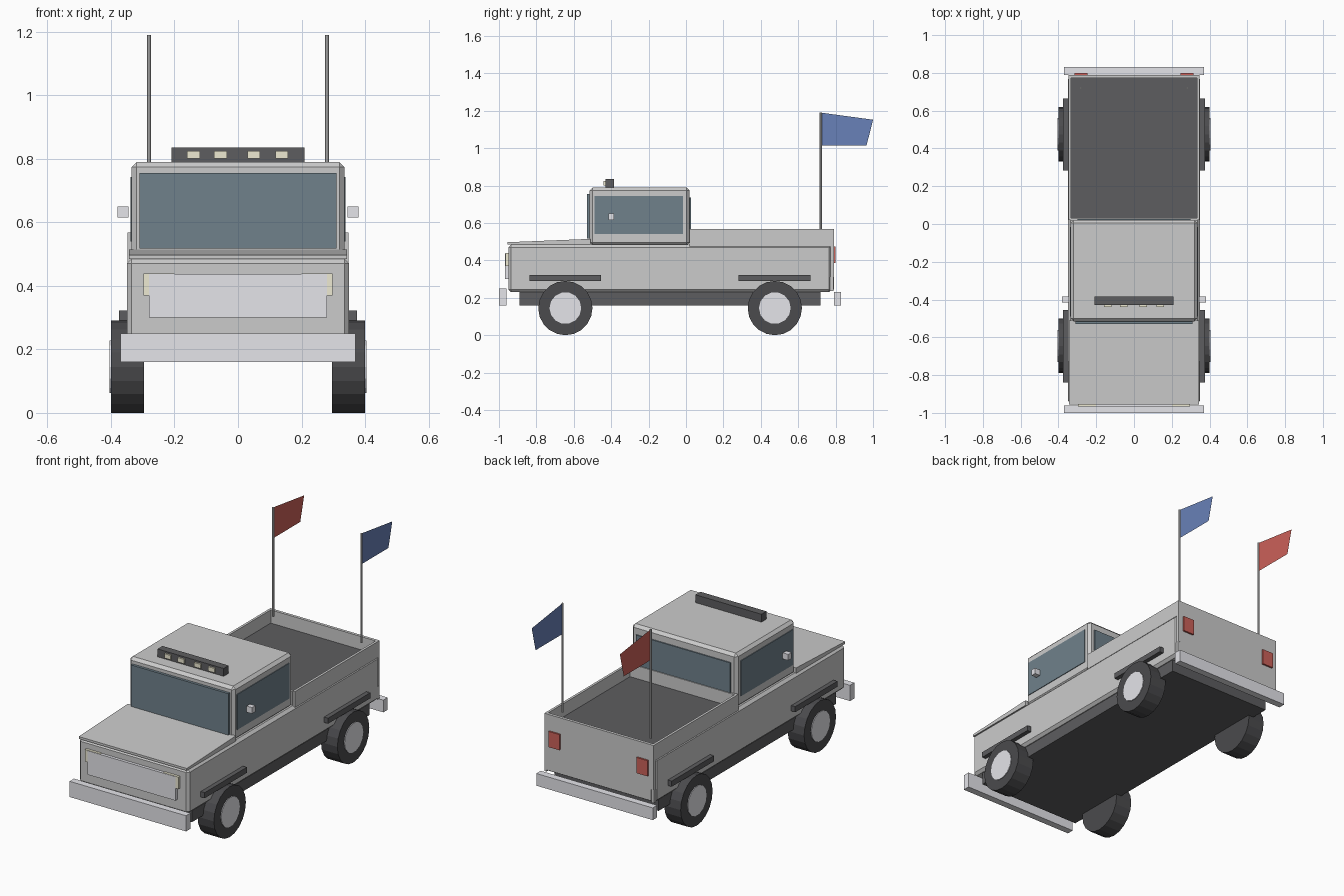
import bpy, bmesh, math

if "Cube" in bpy.data.objects:
    bpy.data.objects.remove(bpy.data.objects["Cube"])


def material(name, rgb):
    m = bpy.data.materials.new(name)
    m.diffuse_color = (*rgb, 1)
    m.use_nodes = True
    m.node_tree.nodes["Principled BSDF"].inputs["Base Color"].default_value = m.diffuse_color
    return m


DARK = material("dark_trim", (0.11, 0.11, 0.115))
RUBBER = material("rubber", (0.07, 0.07, 0.075))
GLASS = material("glass", (0.16, 0.22, 0.26))
CHROME = material("bright_metal", (0.78, 0.78, 0.82))
CREAM = material("lamp", (0.85, 0.82, 0.65))
RED = material("red", (0.6, 0.12, 0.1))
BLUE = material("blue", (0.14, 0.22, 0.48))


def finish(name, bm, mat=None, bevel=0):
    bmesh.ops.recalc_face_normals(bm, faces=bm.faces)
    me = bpy.data.meshes.new(name)
    bm.to_mesh(me)
    bm.free()
    ob = bpy.data.objects.new(name, me)
    bpy.context.collection.objects.link(ob)
    if mat:
        me.materials.append(mat)
    if bevel:
        b = ob.modifiers.new("bevel", 'BEVEL')
        b.width = bevel
        b.segments = 1
    return ob


def box(name, x, y, z, mat=None, bevel=0):
    bm = bmesh.new()
    bmesh.ops.create_cube(bm, size=1)
    for v in bm.verts:
        v.co = [(lo + hi) / 2 + c * (hi - lo) for c, (lo, hi) in zip(v.co, (x, y, z))]
    return finish(name, bm, mat, bevel)


def pair(name, x, y, z, mat=None, bevel=0):
    for side, s in (("right", 1), ("left", -1)):
        xs = tuple(sorted((s * x[0], s * x[1])))
        box(f"{side}_{name}", xs, y, z, mat, bevel)


def profile(name, pts, x0, x1, mat=None):
    # side outline in (y, z), extruded across x; flat sheet when x0 == x1
    bm = bmesh.new()
    f = bm.faces.new([bm.verts.new((x0, y, z)) for y, z in pts])
    if x1 != x0:
        r = bmesh.ops.extrude_face_region(bm, geom=[f])
        for v in r["geom"]:
            if isinstance(v, bmesh.types.BMVert):
                v.co.x = x1
    return finish(name, bm, mat)


def cylinder(name, loc, radius, depth, sides, axis, mat=None):
    bm = bmesh.new()
    bmesh.ops.create_cone(bm, cap_ends=True, segments=sides, radius1=radius,
                          radius2=radius, depth=depth)
    ob = finish(name, bm, mat)
    ob.location = loc
    if axis == 'x':
        ob.rotation_euler = (0, math.pi / 2, 0)
    return ob


# Chassis, lower body and bumpers
box("chassis", (-0.33, 0.33), (-0.89, 0.72), (0.16, 0.24), DARK)
box("lower_body", (-0.35, 0.35), (-0.95, 0.78), (0.23, 0.485), None, 0.015)
box("front_bumper", (-0.37, 0.37), (-1.0, -0.96), (0.16, 0.25), CHROME)
box("rear_bumper", (-0.37, 0.37), (0.79, 0.83), (0.16, 0.23), CHROME)

# Hood
profile("hood", [(-0.955, 0.484), (-0.955, 0.497), (-0.51, 0.515), (-0.51, 0.484)],
        -0.343, 0.343)

# Cab and windows
box("cab", (-0.335, 0.335), (-0.515, 0.02), (0.48, 0.79), None, 0.016)
box("windshield", (-0.31, 0.31), (-0.53, -0.51), (0.517, 0.755), GLASS)
box("rear_window", (-0.3, 0.3), (0.01, 0.027), (0.565, 0.737), GLASS)
pair("side_window", (0.32, 0.339), (-0.49, -0.015), (0.54, 0.743), GLASS)
pair("mirror", (0.345, 0.38), (-0.415, -0.385), (0.615, 0.65), CHROME)

# Cargo bed
box("bed_floor", (-0.337, 0.337), (0.03, 0.778), (0.48, 0.491), DARK)
pair("bed_wall", (0.333, 0.347), (0.02, 0.785), (0.475, 0.567))
box("bed_front_wall", (-0.335, 0.335), (0.018, 0.032), (0.48, 0.565))
box("tailgate", (-0.347, 0.347), (0.773, 0.79), (0.31, 0.567))
box("tailgate_lower", (-0.332, 0.332), (0.773, 0.79), (0.245, 0.31))
pair("rear_corner_bar", (0.333, 0.348), (0.77, 0.789), (0.235, 0.31))
pair("tail_light", (0.245, 0.315), (0.785, 0.8), (0.385, 0.475), RED)

# Grille and headlights
box("grille", (-0.28, 0.28), (-0.967, -0.945), (0.3, 0.437), CHROME)
pair("headlight", (0.2, 0.297), (-0.965, -0.945), (0.37, 0.439), CREAM)

# Roof light bar
box("light_bar", (-0.21, 0.21), (-0.43, -0.385), (0.788, 0.835), DARK)
for i, x in enumerate((-0.14, -0.055, 0.05, 0.138)):
    box(f"roof_lamp_{i + 1}", (x - 0.02, x + 0.02), (-0.44, -0.425), (0.8, 0.825), CREAM)

# Wheels and fender flares
for end, y in (("front", -0.645), ("rear", 0.475)):
    pair(f"{end}_flare", (0.34, 0.375), (y - 0.193, y + 0.19), (0.29, 0.322), DARK)
    for side, s in (("right", 1), ("left", -1)):
        cylinder(f"{side}_{end}_tyre", (s * 0.348, y, 0.145), 0.145, 0.104, 20, 'x', RUBBER)
        cylinder(f"{side}_{end}_hub", (s * 0.352, y, 0.145), 0.085, 0.104, 14, 'x', CHROME)

# Flags on poles
for side, s, mat in (("right", 1, BLUE), ("left", -1, RED)):
    x = s * 0.28
    cylinder(f"{side}_flag_pole", (x, 0.72, 0.877), 0.006, 0.626, 8, 'z')
    profile(f"{side}_flag", [(0.72, 1.19), (1.0, 1.152), (0.965, 1.013), (0.72, 1.013)],
            x, x, mat)
